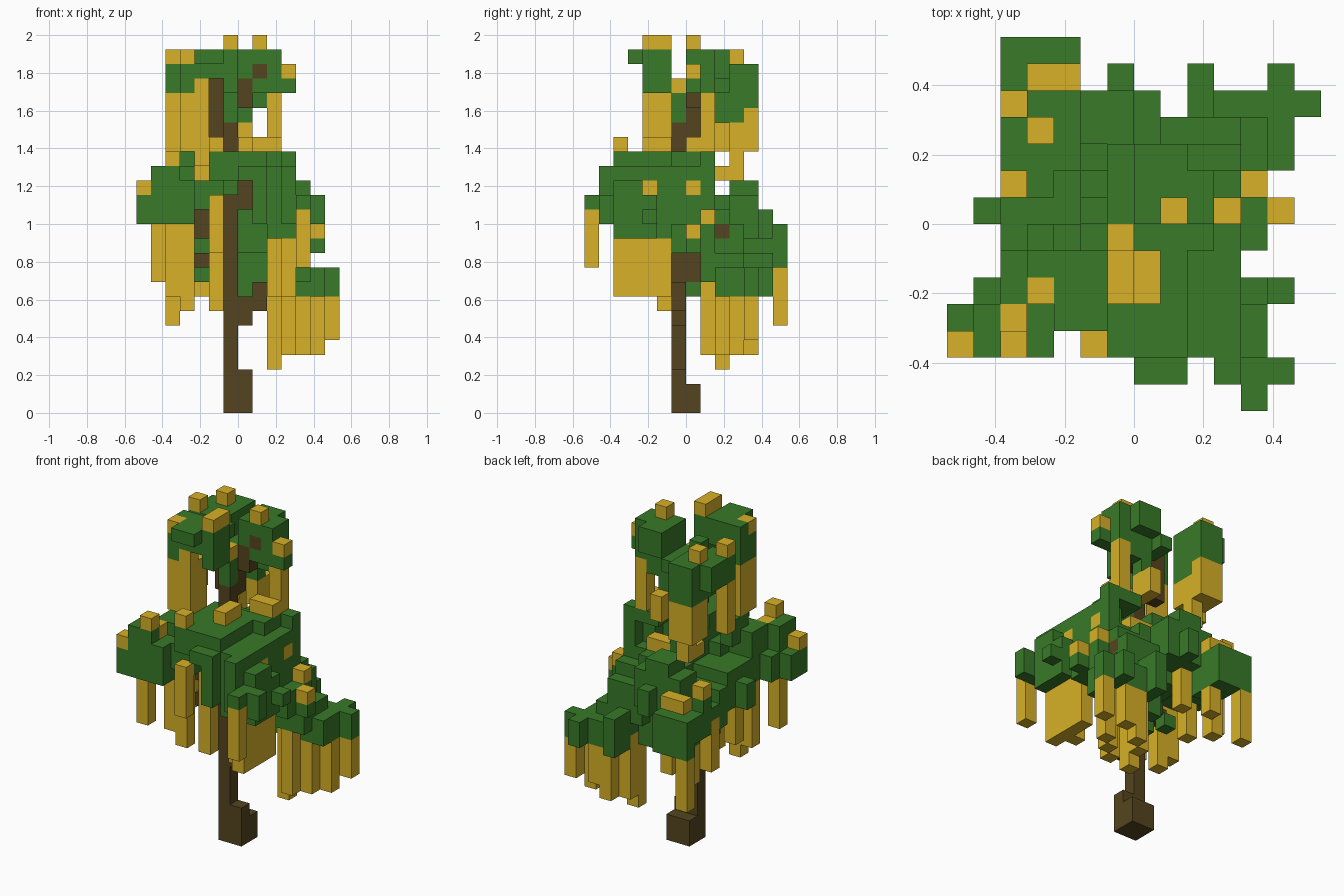
import bpy, bmesh
from mathutils import Vector
from math import radians

cube = bpy.data.objects.get("Cube")
if cube:
    bpy.data.objects.remove(cube)

UNIT = 2 / 26          # edge of one block
cells = {}             # block position -> part name
part_material = {}


def make_material(name, colour):
    mat = bpy.data.materials.new(name)
    mat.use_nodes = True
    mat.diffuse_color = (*colour, 1)
    mat.node_tree.nodes["Principled BSDF"].inputs["Base Color"].default_value = (*colour, 1)
    return mat


leaf_green = make_material("leaf_green", (.04, .195, .021))
moss_yellow = make_material("moss_yellow", (.68, .44, .021))
bark_brown = make_material("bark_brown", (.09, .06, .014))


def blocks(part, material, boxes):
    """Fill boxes of blocks, given as inclusive ranges x, x, y, y, z, z."""
    part_material[part] = material
    for x0, x1, y0, y1, z0, z1 in boxes:
        for x in range(x0, x1 + 1):
            for y in range(y0, y1 + 1):
                for z in range(z0, z1 + 1):
                    cells[x, y, z] = part


def strands(part, columns):
    """Fill single hanging columns, given as x, y, bottom, top."""
    blocks(part, moss_yellow, [(x, x, y, y, a, b) for x, y, a, b in columns])


# Upper crown: three leaf clumps
blocks("crown_leaves_front", leaf_green, [
    (-4, -1, -3, -2, 23, 24), (-3, -2, -4, -4, 24, 24), (-1, -1, -3, -2, 22, 24),
    (-4, -4, -3, -2, 22, 22), (-1, -1, -1, -1, 20, 21), (-2, -2, 0, 0, 23, 23)])
blocks("crown_leaves_left", leaf_green, [
    (0, 1, 0, 2, 23, 24), (0, 1, 0, 1, 22, 22), (2, 2, 0, 1, 22, 24),
    (3, 3, 0, 0, 22, 22), (1, 1, 1, 1, 21, 21), (0, 0, 1, 1, 20, 21),
    (-1, -1, 0, 2, 22, 22)])
blocks("crown_leaves_back", leaf_green, [
    (-5, -4, 1, 3, 22, 23), (-4, -3, 2, 4, 21, 23), (-3, -3, 2, 3, 20, 20)])

# Middle canopy
blocks("canopy_leaves_front", leaf_green, [
    (-2, 1, -5, -1, 16, 17), (-2, -2, -4, -1, 14, 15), (1, 1, -4, -1, 14, 15),
    (-1, -1, -3, -2, 15, 15), (1, 2, -1, 1, 17, 17), (-2, -1, 0, 1, 15, 16),
    (0, 1, -6, -6, 16, 16), (1, 1, -6, -6, 13, 15), (-3, -3, -4, -1, 14, 15)])
blocks("canopy_leaves_left", leaf_green, [
    (2, 4, -5, -4, 12, 15), (2, 4, -3, -3, 12, 14), (1, 1, -5, -3, 13, 15),
    (2, 3, -5, -3, 16, 16), (2, 3, -2, 0, 15, 16), (3, 3, 1, 1, 15, 17),
    (3, 3, -6, -6, 13, 16), (4, 5, -6, -6, 13, 14), (4, 4, -7, -7, 14, 14),
    (5, 5, -3, -3, 13, 13), (2, 3, -2, 1, 12, 14), (3, 4, -1, 1, 11, 12),
    (5, 5, 0, 0, 11, 11)])
blocks("canopy_leaves_right", leaf_green, [
    (-6, -5, -5, -4, 13, 16), (-4, -4, -5, -4, 13, 15), (-5, -4, -3, -2, 13, 16),
    (-4, -4, -2, -1, 16, 17), (-6, -6, -3, -3, 13, 14), (-7, -7, -5, -4, 13, 14),
    (-5, -4, -2, 1, 12, 14), (-3, -3, 0, 1, 12, 14), (-6, -6, 0, 0, 12, 13)])
blocks("canopy_leaves_back", leaf_green, [
    (-2, 1, 0, 2, 11, 14), (2, 3, 0, 2, 11, 13), (-3, 0, 3, 4, 12, 14),
    (-2, -1, 3, 4, 15, 15), (-1, -1, 5, 5, 12, 13), (-5, -3, 2, 2, 11, 13)])

# Lower canopy at the back corners
blocks("low_leaves_back_right", leaf_green, [
    (-5, -3, 4, 5, 11, 12), (-5, -4, 3, 3, 12, 12), (-5, -3, 6, 6, 10, 12),
    (-5, -5, 4, 4, 13, 13), (-4, -3, 4, 5, 10, 10)])
blocks("low_leaves_back_left", leaf_green, [
    (1, 3, 2, 3, 10, 12), (2, 4, 1, 3, 9, 10), (3, 5, 2, 4, 8, 9),
    (6, 6, 4, 4, 8, 9), (5, 5, 5, 5, 8, 9), (2, 2, 4, 5, 8, 10),
    (0, 1, 2, 2, 8, 11), (-1, -1, 0, 0, 8, 8), (-3, -3, 0, 0, 9, 9)])

# Yellow tips resting on the leaves
blocks("moss_tips_top", moss_yellow, [
    (-1, -1, -3, -2, 25, 25), (1, 1, 0, 0, 25, 25), (3, 3, 0, 0, 23, 23),
    (-4, -4, -3, -3, 24, 24), (-5, -5, 1, 1, 24, 24), (-4, -4, 3, 3, 24, 24),
    (-1, -1, -1, -1, 22, 22)])
blocks("moss_tips_canopy", moss_yellow, [
    (0, 0, -3, -2, 18, 18), (1, 2, 0, 0, 18, 18), (-2, -2, -5, -5, 18, 18),
    (-5, -5, -5, -5, 17, 17), (-5, -5, -4, -4, 16, 16), (-7, -7, -5, -5, 15, 15),
    (-4, -3, 5, 5, 13, 13), (-5, -5, 4, 4, 14, 14), (5, 5, 0, 0, 12, 12),
    (4, 4, 1, 1, 13, 13), (3, 3, -3, -3, 15, 15), (3, 3, 0, 0, 15, 15),
    (0, 1, 1, 1, 15, 15)])

# Hanging strands
strands("crown_strands_front", [
    (-3, -3, 17, 22), (-4, -3, 18, 21), (-3, -2, 18, 21), (-4, -2, 18, 21)])
strands("crown_strands_back", [
    (-5, 1, 18, 21), (-4, 3, 18, 20), (-4, 4, 18, 20), (-3, 4, 18, 20),
    (-3, 3, 16, 19), (-3, 2, 18, 19), (-3, 2, 16, 16)])
strands("crown_strands_left", [(2, 1, 18, 21), (0, 1, 18, 19), (0, 2, 18, 19)])
strands("canopy_strands_left", [
    (3, -5, 8, 11), (3, -4, 8, 11), (3, -3, 8, 11), (3, -2, 8, 11),
    (2, -4, 8, 11), (4, -7, 10, 13)])
strands("canopy_strands_right", [
    (-6, -4, 9, 12), (-5, -2, 8, 12), (-4, -2, 7, 12),
    (-2, -5, 11, 14), (-2, -2, 7, 13), (-5, 0, 9, 11)])
strands("low_strands_back_right", [
    (-5, 6, 6, 9), (-4, 4, 7, 9), (-3, 5, 8, 9), (-5, 3, 8, 11), (-2, 3, 9, 11)])
strands("low_strands_back_left", [
    (2, 2, 3, 8), (3, 1, 4, 8), (3, 4, 4, 7), (4, 2, 4, 7), (4, 4, 5, 7),
    (5, 3, 4, 7), (6, 4, 5, 7), (2, 3, 4, 8)])

# Trunk, root foot and branches
blocks("trunk", bark_brown, [
    (-1, -1, -1, -1, 0, 19), (0, 0, -1, -1, 0, 2), (-1, 0, 0, 0, 0, 1)])
blocks("branches", bark_brown, [
    (0, 0, -1, -1, 6, 7), (1, 1, -1, -1, 7, 8), (-1, -1, 0, 1, 9, 9),
    (-1, -1, 0, 0, 10, 10), (-3, -2, -1, -1, 10, 10), (-3, -3, -1, -1, 12, 13),
    (0, 0, -1, -1, 14, 15), (-2, -2, 0, 0, 19, 22),
    (-1, -1, 0, 0, 19, 21), (0, 0, 0, 0, 21, 22), (1, 1, 0, 0, 23, 23),
    (1, 3, 2, 2, 12, 12)])


def build(part):
    """Make one object from the outer faces of a part's blocks."""
    bm = bmesh.new()
    for cell in [c for c, owner in cells.items() if owner == part]:
        middle = Vector(cell) + Vector((.5, .5, .5))
        for axis in range(3):
            for sign in (-1, 1):
                normal = Vector((0, 0, 0))
                normal[axis] = sign
                if tuple(int(a + b) for a, b in zip(cell, normal)) in cells:
                    continue
                side = Vector((0, 0, 0))
                side[(axis + 1) % 3] = .5
                up = normal.cross(side)
                centre = middle + normal / 2
                corners = (-side - up, side - up, side + up, up - side)
                bm.faces.new([bm.verts.new((centre + c) * UNIT) for c in corners])
    bmesh.ops.remove_doubles(bm, verts=bm.verts, dist=UNIT / 100)
    bmesh.ops.dissolve_limit(bm, angle_limit=radians(1), verts=bm.verts, edges=bm.edges)
    mesh = bpy.data.meshes.new(part)
    bm.to_mesh(mesh)
    bm.free()
    mesh.materials.append(part_material[part])
    bpy.context.collection.objects.link(bpy.data.objects.new(part, mesh))


for part in part_material:
    build(part)
